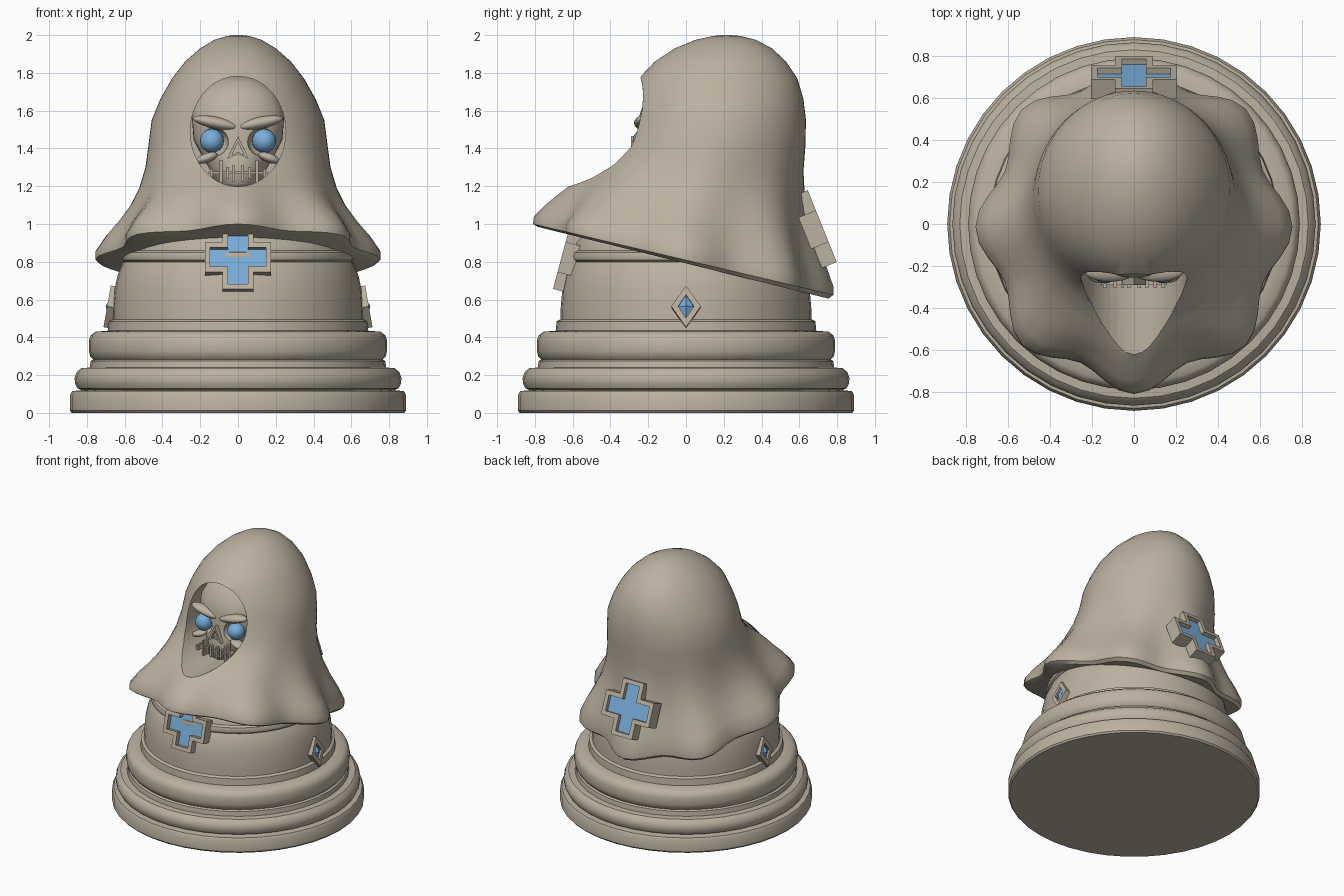
import bpy, bmesh, math
from mathutils import Matrix, Vector

if "Cube" in bpy.data.objects:
    bpy.data.objects.remove(bpy.data.objects["Cube"])


def material(name, rgb):
    m = bpy.data.materials.new(name)
    m.diffuse_color = (*rgb, 1)
    m.use_nodes = True
    m.node_tree.nodes["Principled BSDF"].inputs["Base Color"].default_value = m.diffuse_color
    return m


STONE = material("warm_stone", (0.50, 0.44, 0.35))
BLUE = material("pale_blue", (0.19, 0.42, 0.70))


def finish(name, bm, mats, angle=35):
    bmesh.ops.recalc_face_normals(bm, faces=bm.faces)
    me = bpy.data.meshes.new(name)
    bm.to_mesh(me)
    bm.free()
    for m in mats:
        me.materials.append(m)
    ob = bpy.data.objects.new(name, me)
    bpy.context.collection.objects.link(ob)
    smooth(ob, angle)
    return ob


def smooth(ob, angle):
    bpy.ops.object.select_all(action='DESELECT')
    ob.select_set(True)
    bpy.context.view_layer.objects.active = ob
    bpy.ops.object.shade_smooth_by_angle(angle=math.radians(angle))


def loft(name, rows, n, angle=35):
    """Closed stack of tilted ellipses: (z_front, y_front, z_back, y_back, half_width, wave)."""
    bm = bmesh.new()
    rings = []
    for zf, yf, zb, yb, hx, wave in rows:
        ring = []
        for i in range(n):
            a = 2 * math.pi * i / n
            w = 1 - wave * (1 - math.cos(8 * a)) / 2
            y = (yf + yb) / 2 + (yb - yf) / 2 * w * math.sin(a)
            z = zf + (zb - zf) * (y - yf) / (yb - yf)
            ring.append(bm.verts.new((hx * w * math.cos(a), y, z)))
        rings.append(ring)
    for r, s in zip(rings, rings[1:]):
        for i in range(n):
            j = (i + 1) % n
            bm.faces.new((r[i], r[j], s[j], s[i]))
    bm.faces.new(rings[0][::-1])
    bm.faces.new(rings[-1])
    return finish(name, bm, [STONE], angle)


def ellipsoid(name, loc, size, mat, roll=0, seg=24):
    bm = bmesh.new()
    bmesh.ops.create_uvsphere(bm, u_segments=seg, v_segments=seg // 2, radius=1)
    bm.transform(Matrix.Translation(loc) @ Matrix.Rotation(roll, 4, 'Y') @ Matrix.Diagonal((*size, 1)))
    return finish(name, bm, [mat], 60)


def box(name, loc, size):
    bm = bmesh.new()
    bmesh.ops.create_cube(bm, size=1)
    bm.transform(Matrix.Translation(loc) @ Matrix.Diagonal((*size, 1)))
    return finish(name, bm, [STONE])


def plate(name, outer, inner, t, recess, loc, lean, turn, mat, peak=0):
    """Framed plate facing -y, with a sunken (or pointed) inner panel."""
    bm = bmesh.new()
    n = len(outer)
    loops = [[bm.verts.new((x, y, z)) for x, z in pts] for pts, y in
             ((outer, t), (outer, -t), (inner, -t), (inner, -t + recess))]
    for r, s in zip(loops, loops[1:]):
        for i in range(n):
            j = (i + 1) % n
            bm.faces.new((r[i], r[j], s[j], s[i]))
    bm.faces.new(loops[0])
    if peak:
        tip = bm.verts.new((0, -t - peak, 0))
        panel = [bm.faces.new((loops[3][i], loops[3][(i + 1) % n], tip)) for i in range(n)]
    else:
        panel = [bm.faces.new(loops[3])]
    for f in panel:
        f.material_index = 1
    bm.transform(Matrix.Translation(loc) @ Matrix.Rotation(math.radians(turn), 4, 'Z')
                 @ Matrix.Rotation(math.radians(lean), 4, 'X'))
    return finish(name, bm, [STONE, mat], 20)


def cross(h, a):
    return [(a, a), (h, a), (h, -a), (a, -a), (a, -h), (-a, -h),
            (-a, -a), (-h, -a), (-h, a), (-a, a), (-a, h), (a, h)]


def diamond(w, h):
    return [(w, 0), (0, -h), (-w, 0), (0, h)]


def cut(target, cutter, angle):
    cutter.hide_render = True
    mod = target.modifiers.new("cut", 'BOOLEAN')
    mod.operation = 'DIFFERENCE'
    mod.solver = 'EXACT'
    mod.object = cutter
    bpy.ops.object.select_all(action='DESELECT')
    target.select_set(True)
    bpy.context.view_layer.objects.active = target
    bpy.ops.object.modifier_apply(modifier=mod.name)
    bpy.data.objects.remove(cutter)
    smooth(target, angle)


# Turned base with stacked rings and tapering body: (radius, z)
base = [(.88, 0), (.89, .012), (.89, .095), (.878, .115), (.83, .12), (.85, .13), (.863, .155),
        (.865, .185), (.855, .215), (.83, .237), (.785, .24), (.78, .275), (.765, .282), (.783, .30),
        (.79, .33), (.79, .38), (.78, .41), (.755, .43), (.69, .435), (.685, .485), (.665, .495),
        (.663, .56), (.655, .65), (.637, .73), (.612, .79), (.605, .80), (.617, .81), (.622, .83),
        (.615, .85), (.595, .86), (.585, .90), (.55, .94)]
loft("base", [(z, -r, z, r, r, 0) for r, z in base], 40)

# Draped hood with a wavy, sloping hem
hood = loft("hood", [
    (.985, -.785, .605, .755, .73, .12), (1.0, -.81, .625, .78, .755, .12),
    (1.04, -.805, .67, .78, .755, .12), (1.10, -.745, .77, .745, .70, .105),
    (1.15, -.685, .88, .70, .63, .08), (1.20, -.62, 1.0, .66, .568, .055),
    (1.25, -.53, 1.13, .63, .523, .03), (1.32, -.43, 1.28, .622, .49, .01),
    (1.41, -.36, 1.41, .632, .475, 0), (1.55, -.32, 1.55, .635, .457, 0),
    (1.66, -.29, 1.66, .622, .412, 0), (1.77, -.25, 1.77, .59, .35, 0),
    (1.86, -.165, 1.86, .53, .28, 0), (1.93, -.06, 1.93, .455, .20, 0),
    (1.975, .05, 1.975, .37, .125, 0), (1.995, .14, 1.995, .29, .06, 0),
    (2.0, .19, 2.0, .24, .02, 0)], 64, 50)

# Oval face opening, cut straight back into the hood
bm = bmesh.new()
bmesh.ops.create_cone(bm, cap_ends=True, segments=40, radius1=1, radius2=1, depth=.95)
bm.transform(Matrix.Translation((0, -.525, 1.49)) @ Matrix.Diagonal((.253, 1, .292, 1))
             @ Matrix.Rotation(math.pi / 2, 4, 'X'))
cut(hood, finish("opening_cutter", bm, [STONE]), 40)

# Skull with eye sockets
skull = loft("skull", [(z, y, z, .1, w, 0) for z, w, y in (
    (1.19, .09, -.25), (1.215, .125, -.275), (1.29, .15, -.28), (1.35, .185, -.27),
    (1.45, .235, -.25), (1.55, .243, -.255), (1.61, .24, -.235), (1.69, .20, -.20),
    (1.75, .14, -.14), (1.78, .07, -.06))], 40, 45)
for s in (-1, 1):
    cut(skull, ellipsoid("socket_cutter", (s * .138, -.255, 1.435), (.088, .09, .08), STONE), 45)

# Eyes, brows and cheekbones
for s, side in ((-1, "left"), (1, "right")):
    ellipsoid(side + "_eye", (s * .138, -.22, 1.44), (.063, .063, .063), BLUE)
    ellipsoid(side + "_brow", (s * .115, -.225, 1.535), (.125, .05, .032), STONE, roll=-s * .2)
    ellipsoid(side + "_cheekbone", (s * .165, -.235, 1.35), (.06, .045, .025), STONE, roll=s * .35)

# Nose frame with a sunken cavity
plate("nose", [(0, .07), (.058, -.05), (0, -.025), (-.058, -.05)],
      [(0, .04), (.032, -.03), (0, -.012), (-.032, -.03)], .03, .04,
      (0, -.26, 1.395), 0, 0, STONE)

# Teeth: mouth bar and upright pegs
box("mouth_bar", (0, -.255, 1.272), (.31, .07, .014))
for i, (x, lo, hi) in enumerate(((-.09, 1.22, 1.34), (.10, 1.22, 1.34), (-.025, 1.225, 1.31),
                                 (.025, 1.225, 1.31), (-.055, 1.24, 1.30), (.062, 1.24, 1.30),
                                 (-.14, 1.25, 1.29), (.14, 1.25, 1.29))):
    box("tooth_%d" % (i + 1), (x, -.275, (lo + hi) / 2), (.016, .06, hi - lo))

# Front and back crosses
plate("front_cross", cross(.175, .083), cross(.147, .053), .04, .04,
      (0, -.62, .815), -15, 0, BLUE)
plate("back_cross", cross(.205, .09), cross(.175, .058), .05, .03,
      (0, .675, .97), -22, 180, BLUE)

# Diamond studs on both sides of the base
for s, side in ((-1, "left"), (1, "right")):
    plate(side + "_stud", diamond(.078, .112), diamond(.042, .062), .025, .015,
          (s * .668, 0, .56), -10, s * 90, BLUE, peak=.008)
